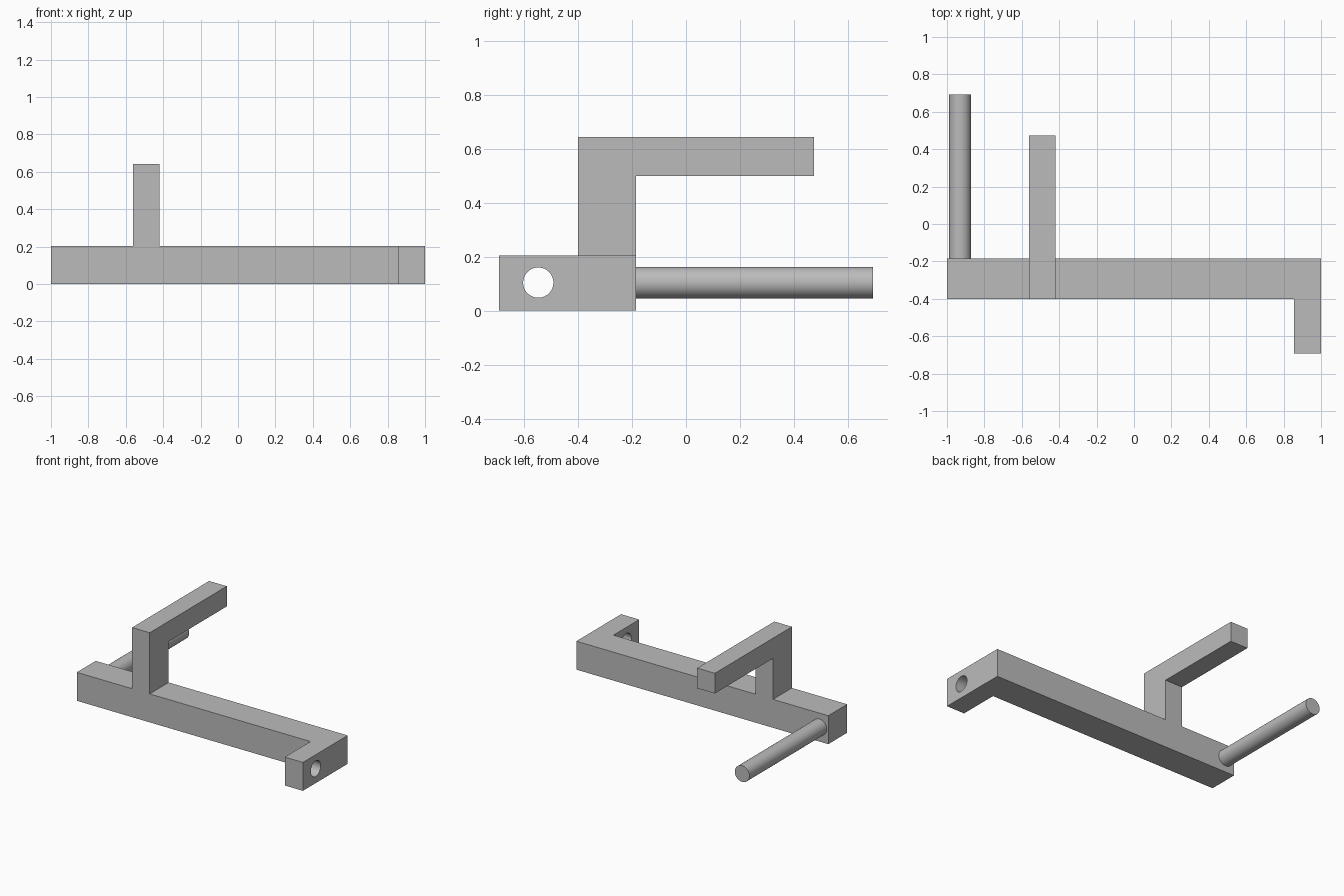
import bpy
import bmesh
from math import pi
from mathutils import Vector

cube = bpy.data.objects.get("Cube")
if cube:
    bpy.data.objects.remove(cube, do_unlink=True)

# Single plain grey
grey = bpy.data.materials.new("plain grey")
grey.use_nodes = True
colour = (0.5, 0.5, 0.5, 1)
grey.diffuse_color = colour
grey.node_tree.nodes["Principled BSDF"].inputs["Base Color"].default_value = colour


def extrude_profile(name, points, direction):
    """Make a solid by sweeping a closed flat outline along a direction."""
    bm = bmesh.new()
    face = bm.faces.new([bm.verts.new(p) for p in points])
    swept = bmesh.ops.extrude_face_region(bm, geom=[face], use_keep_orig=True)
    verts = [g for g in swept["geom"] if isinstance(g, bmesh.types.BMVert)]
    bmesh.ops.translate(bm, verts=verts, vec=Vector(direction))
    bmesh.ops.recalc_face_normals(bm, faces=bm.faces)
    mesh = bpy.data.meshes.new(name)
    bm.to_mesh(mesh)
    bm.free()
    obj = bpy.data.objects.new(name, mesh)
    bpy.context.collection.objects.link(obj)
    mesh.materials.append(grey)
    return obj


def cylinder(name, radius, length, centre, rotation):
    bpy.ops.mesh.primitive_cylinder_add(vertices=64, radius=radius, depth=length,
                                        location=centre, rotation=rotation)
    obj = bpy.context.object
    obj.name = name
    obj.data.materials.append(grey)
    return obj


def smooth(obj):
    bpy.ops.object.select_all(action="DESELECT")
    obj.select_set(True)
    bpy.context.view_layer.objects.active = obj
    bpy.ops.object.shade_smooth_by_angle(angle=pi / 6)


FRONT, BACK, TOP, AXIS_Z = -0.4, -0.185, 0.204, 0.104

# Long bar with a short lug turned forward at its left end
bar = extrude_profile("base_bar", [
    (-1, BACK, 0), (-1, FRONT, 0), (0.856, FRONT, 0),
    (0.856, -0.692, 0), (1, -0.692, 0), (1, BACK, 0)], (0, 0, TOP))

# Round hole through the lug
cutter = cylinder("lug_hole_cutter", 0.056, 0.4, (0.93, -0.547, AXIS_Z), (0, pi / 2, 0))
hole = bar.modifiers.new("lug_hole", "BOOLEAN")
hole.operation = "DIFFERENCE"
hole.solver = "EXACT"
hole.object = cutter
bpy.context.view_layer.objects.active = bar
bpy.ops.object.modifier_apply(modifier=hole.name)
bpy.data.objects.remove(cutter, do_unlink=True)
smooth(bar)

# Upright post that bends into a rearward arm
extrude_profile("post_and_arm", [
    (-0.561, FRONT, TOP), (-0.561, BACK, TOP), (-0.561, BACK, 0.498),
    (-0.561, 0.474, 0.498), (-0.561, 0.474, 0.643), (-0.561, FRONT, 0.643)],
    (0.14, 0, 0))

# Round rod pointing backward from the right end
rod_end = 0.692
rod = cylinder("rod", 0.058, rod_end - BACK,
               (-0.93, (rod_end + BACK) / 2, AXIS_Z), (pi / 2, 0, 0))
smooth(rod)
